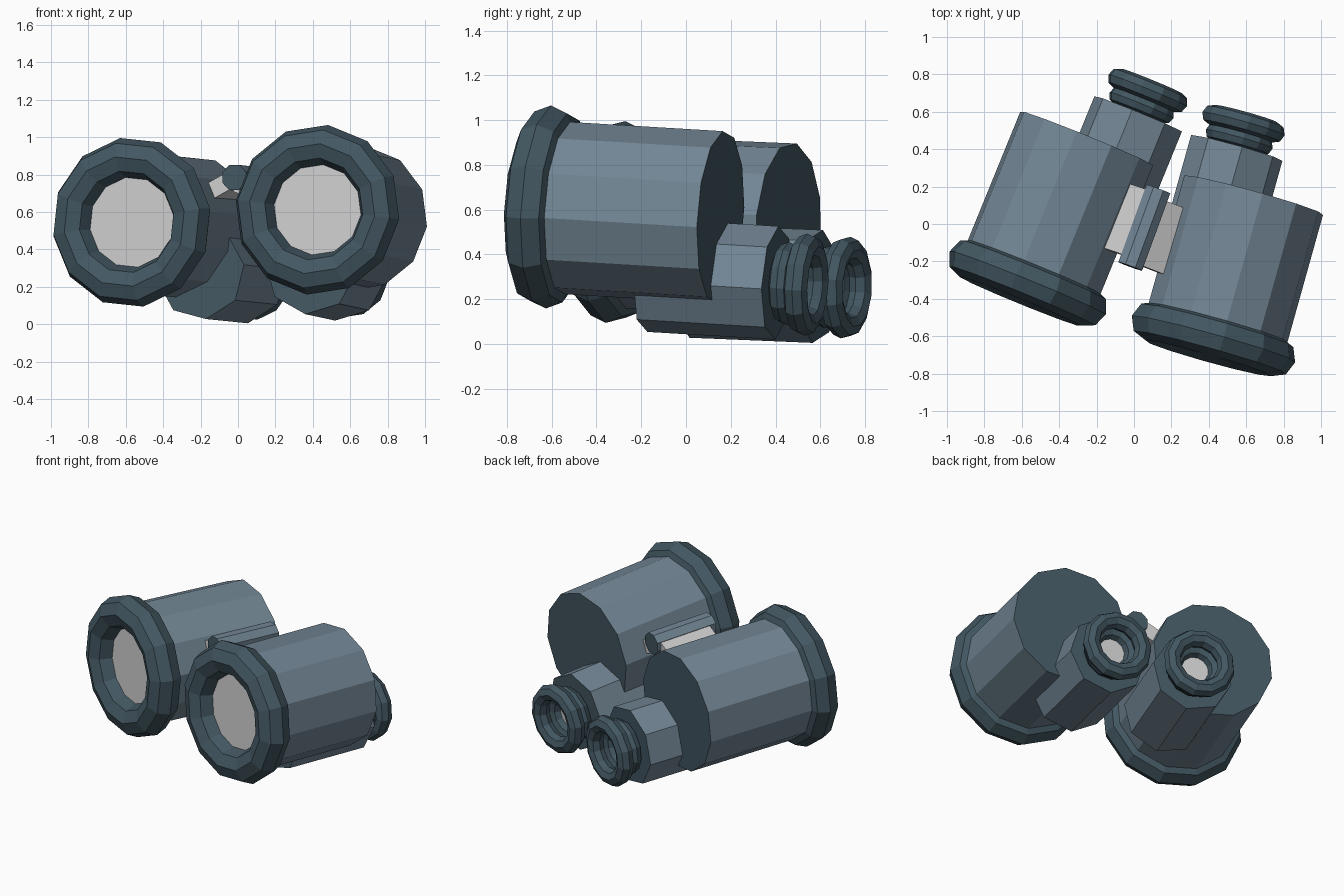
import bpy, bmesh
from math import sin, cos, pi, radians
from mathutils import Matrix, Vector

if "Cube" in bpy.data.objects:
    bpy.data.objects.remove(bpy.data.objects["Cube"])


def material(name, rgb):
    m = bpy.data.materials.new(name)
    m.diffuse_color = (*rgb, 1)
    m.use_nodes = True
    m.node_tree.nodes["Principled BSDF"].inputs["Base Color"].default_value = m.diffuse_color
    return m


BODY = material("body_grey_blue", (0.17, 0.24, 0.30))
DARK = material("dark_rubber", (0.055, 0.095, 0.12))
PALE = material("pale_grey", (0.62, 0.65, 0.62))


def frame(origin, yaw, pitch):
    """Local x = right, y = up, z = along the barrel towards the eyepiece."""
    y, p = radians(yaw), radians(pitch)
    a = Vector((sin(y) * cos(p), cos(y) * cos(p), -sin(p)))
    r = Vector((cos(y), -sin(y), 0))
    m = Matrix((r, r.cross(a), a)).transposed().to_4x4()
    m.translation = origin
    return m


def make(name, bm, mat, mats):
    bmesh.ops.recalc_face_normals(bm, faces=bm.faces)
    me = bpy.data.meshes.new(name)
    bm.to_mesh(me)
    bm.free()
    for m in mats:
        me.materials.append(m)
    ob = bpy.data.objects.new(name, me)
    ob.matrix_world = mat
    bpy.context.collection.objects.link(ob)


def lathe(name, mat, profile, n, phase, mats, centre=(0, 0), closed=False, slots=()):
    """Spin (radius, z) points round the local axis; an open profile gets end caps."""
    bm = bmesh.new()
    rings = []
    for r, z in profile:
        angs = [radians(phase) + 2 * pi * i / n for i in range(n)]
        rings.append([bm.verts.new((centre[0] + r * cos(t), centre[1] + r * sin(t), z)) for t in angs])
    pairs = list(zip(rings, rings[1:] + rings[:1])) if closed else list(zip(rings, rings[1:]))
    for a, b in pairs:
        for i in range(n):
            j = (i + 1) % n
            bm.faces.new((a[i], a[j], b[j], b[i]))
    if not closed:
        for ring, slot in zip((rings[0], rings[-1]), slots or (0, 0)):
            bm.faces.new(ring).material_index = slot
    make(name, bm, mat, mats)


def ring(name, mat, major, minor, z, phase, centre=(0, 0)):
    prof = [(major + minor * cos(2 * pi * k / 8), z + minor * sin(2 * pi * k / 8)) for k in range(8)]
    lathe(name, mat, prof, 12, phase, [DARK], centre, closed=True)


def box(name, mat, centre, size, roll):
    bm = bmesh.new()
    bmesh.ops.create_cube(bm, size=1)
    bmesh.ops.scale(bm, vec=size, verts=bm.verts)
    bmesh.ops.rotate(bm, matrix=Matrix.Rotation(radians(roll), 3, 'Z'), verts=bm.verts)
    bmesh.ops.translate(bm, vec=centre, verts=bm.verts)
    make(name, bm, mat, [PALE])


# Each half: front ring centre, yaw, pitch, barrel length, eyepiece offset, side phases
halves = (
    ("left", (-0.568, -0.315, 0.545), 22.2, 2.2, 0.835, (0.205, -0.247), 9.4, 8.5),
    ("right", (0.425, -0.615, 0.612), 15.6, 3.3, 0.80, (-0.155, -0.28), 23.5, -6),
)
for side, pos, yaw, pitch, L, off, ph, ph_small in halves:
    m = frame(pos, yaw, pitch)
    # Large barrel: pale lens at the front end, dark cap at the back
    lathe(side + "_barrel", m, [(0.388, 0), (0.388, L)], 12, ph,
          [BODY, DARK, PALE], slots=(2, 1))
    ring(side + "_front_ring", m, 0.35, 0.107, 0, ph)
    # Small prism housing below and towards the middle
    lathe(side + "_prism_housing", m, [(0.255, L - 0.36), (0.255, L + 0.235)], 8, ph_small,
          [BODY, DARK], off, slots=(1, 1))
    # Stacked eyepiece rings and rear lens
    ring(side + "_eyepiece_collar", m, 0.137, 0.05, L + 0.285, ph, off)
    ring(side + "_eyecup", m, 0.175, 0.055, L + 0.37, ph, off)
    lathe(side + "_rear_lens", m, [(0.12, L + 0.225), (0.12, L + 0.285)], 12, ph,
          [DARK, PALE], off, slots=(0, 1))

# Hinge rod and the two plates joining it to the barrels
hinge = frame((0.055, -0.02, 0.775), 20, 2.6)
lathe("hinge_rod", hinge, [(0.073, -0.22), (0.073, 0.22)], 8, 22.5, [BODY, DARK], slots=(1, 1))
box("left_hinge_plate", hinge, (-0.085, -0.035, 0.01), (0.16, 0.09, 0.37), 28)
box("right_hinge_plate", hinge, (0.085, -0.065, -0.01), (0.18, 0.09, 0.37), -22)
